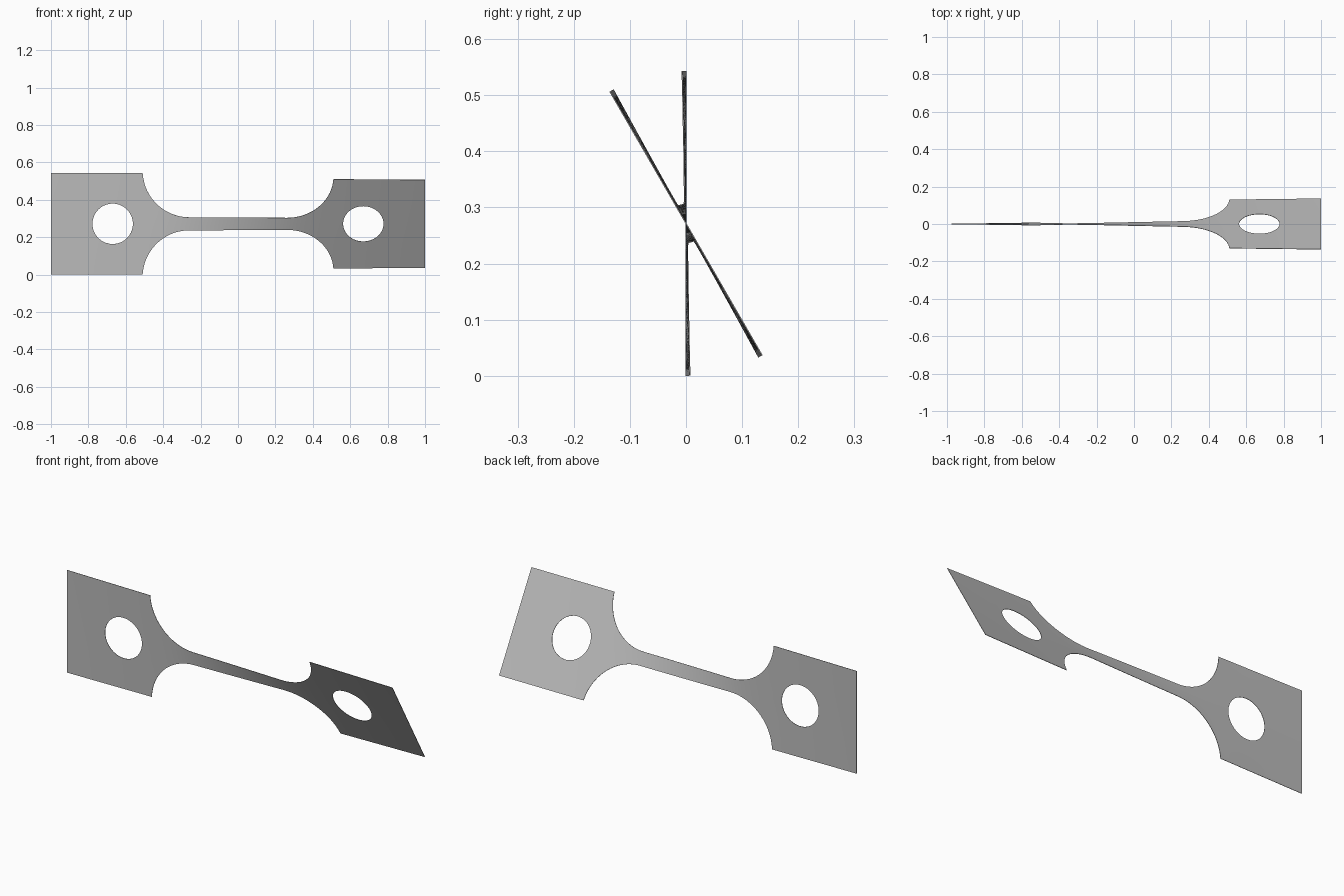
import bpy, bmesh
from math import sqrt, sin, cos, pi, radians

cube = bpy.data.objects.get("Cube")
if cube:
    bpy.data.objects.remove(cube, do_unlink=True)

HALF = 0.2715        # half height of the end plates, also the axis height
NECK = 0.035         # half height of the neck
FILLET = 0.25        # fillet radius
NECK_END = 0.26      # where neck meets fillet
HOLE_X, HOLE_R = 0.67, 0.108
TWIST = radians(30)
THICKNESS = 0.002


def outline(x):
    """Half height of the strip at x."""
    d = abs(x) - NECK_END
    if d <= 0:
        return NECK
    if d >= FILLET:
        return HALF
    return min(HALF, NECK + FILLET - sqrt(FILLET ** 2 - d ** 2))


def hole(x):
    """Half height of the round hole at x."""
    return sqrt(max(0, HOLE_R ** 2 - (abs(x) - HOLE_X) ** 2))


# Stations along one half: neck, fillet, plate and hole, then mirrored
half = [NECK_END * i / 12 for i in range(13)]
half += [NECK_END + FILLET * sin(pi / 2 * i / 28) for i in range(1, 29)]
half += [0.535]
half += [HOLE_X - HOLE_R * cos(pi * i / 32) for i in range(33)]
half += [0.83, 0.88, 0.94, 1.0]
stations = [-x for x in reversed(half[1:])] + half

# The twist gathers where the strip is narrow
angles = [0.0]
for a, b in zip(stations, stations[1:]):
    angles.append(angles[-1] + (b - a) / outline((a + b) / 2) ** 1.2)
angles = [t / angles[-1] * TWIST for t in angles]

# Twisted strip: an upper and a lower band, parted by the holes
bm = bmesh.new()
for side in (1, -1):
    rows = []
    for x, t in zip(stations, angles):
        inner, outer = hole(x), outline(x)
        rows.append([bm.verts.new((x, -r * sin(t), HALF + r * cos(t)))
                     for r in (side * inner, side * (inner + outer) / 2, side * outer)])
    for p, q in zip(rows, rows[1:]):
        for k in range(2):
            bm.faces.new((p[k], q[k], q[k + 1], p[k + 1]))
bmesh.ops.remove_doubles(bm, verts=bm.verts, dist=1e-5)
bmesh.ops.recalc_face_normals(bm, faces=bm.faces)
mesh = bpy.data.meshes.new("twisted_strip")
bm.to_mesh(mesh)
bm.free()

strip = bpy.data.objects.new("twisted_strip", mesh)
bpy.context.collection.objects.link(strip)
bpy.ops.object.select_all(action='DESELECT')
strip.select_set(True)
bpy.context.view_layer.objects.active = strip

# Sheet thickness, then smooth shading with sharp rims
solid = strip.modifiers.new("thickness", 'SOLIDIFY')
solid.thickness = THICKNESS
solid.offset = 0
bpy.ops.object.modifier_apply(modifier=solid.name)
bpy.ops.object.shade_smooth_by_angle(angle=radians(30))

# Plain grey
grey = bpy.data.materials.new("plain_grey")
grey.use_nodes = True
colour = (0.5, 0.5, 0.5, 1)
grey.diffuse_color = colour
grey.node_tree.nodes["Principled BSDF"].inputs["Base Color"].default_value = colour
strip.data.materials.append(grey)
